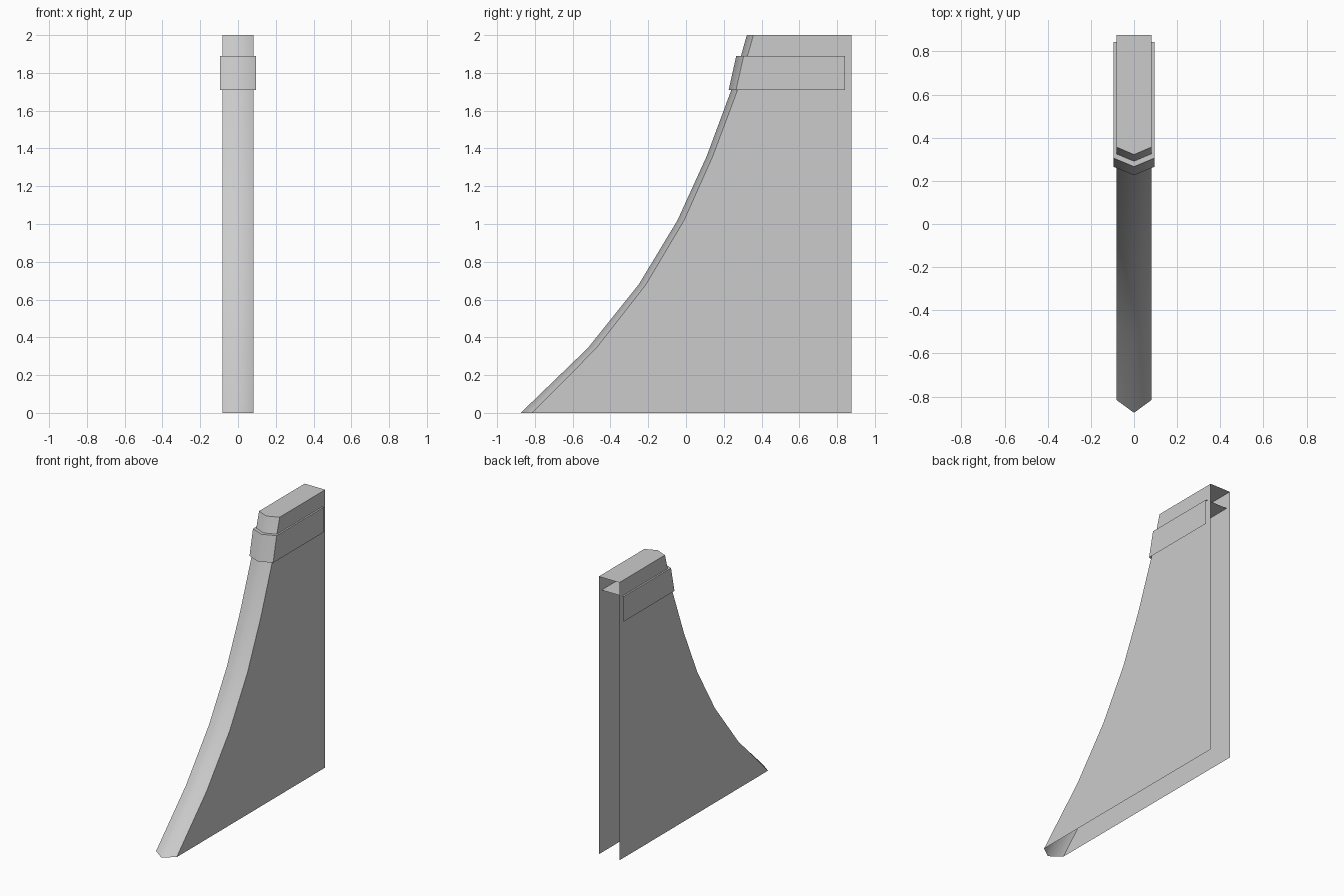
import bpy
import bmesh

if "Cube" in bpy.data.objects:
    bpy.data.objects.remove(bpy.data.objects["Cube"])

grey = bpy.data.materials.new("light_grey")
grey.diffuse_color = (0.6, 0.6, 0.6, 1)
grey.use_nodes = True
grey.node_tree.nodes["Principled BSDF"].inputs["Base Color"].default_value = grey.diffuse_color


def open_shell(name, half_width, back, stations):
    """Shell with a pointed front, flat walls and a top; back and bottom stay open.
    Each station is (height, y of the front ridge, y of the front corners)."""
    bm = bmesh.new()
    left, ridge, right = [], [], []
    for z, ridge_y, corner_y in stations:
        left.append(bm.verts.new((-half_width, corner_y, z)))
        ridge.append(bm.verts.new((0, ridge_y, z)))
        right.append(bm.verts.new((half_width, corner_y, z)))
    bottom, top = stations[0][0], stations[-1][0]
    left_low, left_high = (bm.verts.new((-half_width, back, z)) for z in (bottom, top))
    right_low, right_high = (bm.verts.new((half_width, back, z)) for z in (bottom, top))

    # Pointed leading edge, shaded as one soft surface
    for i in range(len(stations) - 1):
        for a, b in ((left, ridge), (ridge, right)):
            bm.faces.new((a[i], b[i], b[i + 1], a[i + 1])).smooth = True

    # Flat side walls and top
    bm.faces.new([left_low] + left + [left_high])
    bm.faces.new([right_low, right_high] + right[::-1])
    bm.faces.new((left_high, left[-1], ridge[-1], right[-1], right_high))
    bm.normal_update()

    mesh = bpy.data.meshes.new(name)
    bm.to_mesh(mesh)
    bm.free()
    mesh.materials.append(grey)
    obj = bpy.data.objects.new(name, mesh)
    bpy.context.collection.objects.link(obj)
    return obj


# Curved fin with a swept, pointed leading edge
open_shell("fin_body", 0.082, 0.875, [
    (0.00, -0.875, -0.815),
    (0.343, -0.52, -0.475),
    (0.68, -0.25, -0.212),
    (1.02, -0.045, -0.01),
    (1.36, 0.11, 0.142),
    (1.71, 0.24, 0.273),
    (2.00, 0.322, 0.357),
])

# Raised band wrapped around the upper part
open_shell("upper_band", 0.094, 0.843, [
    (1.71, 0.226, 0.265),
    (1.89, 0.266, 0.305),
])
